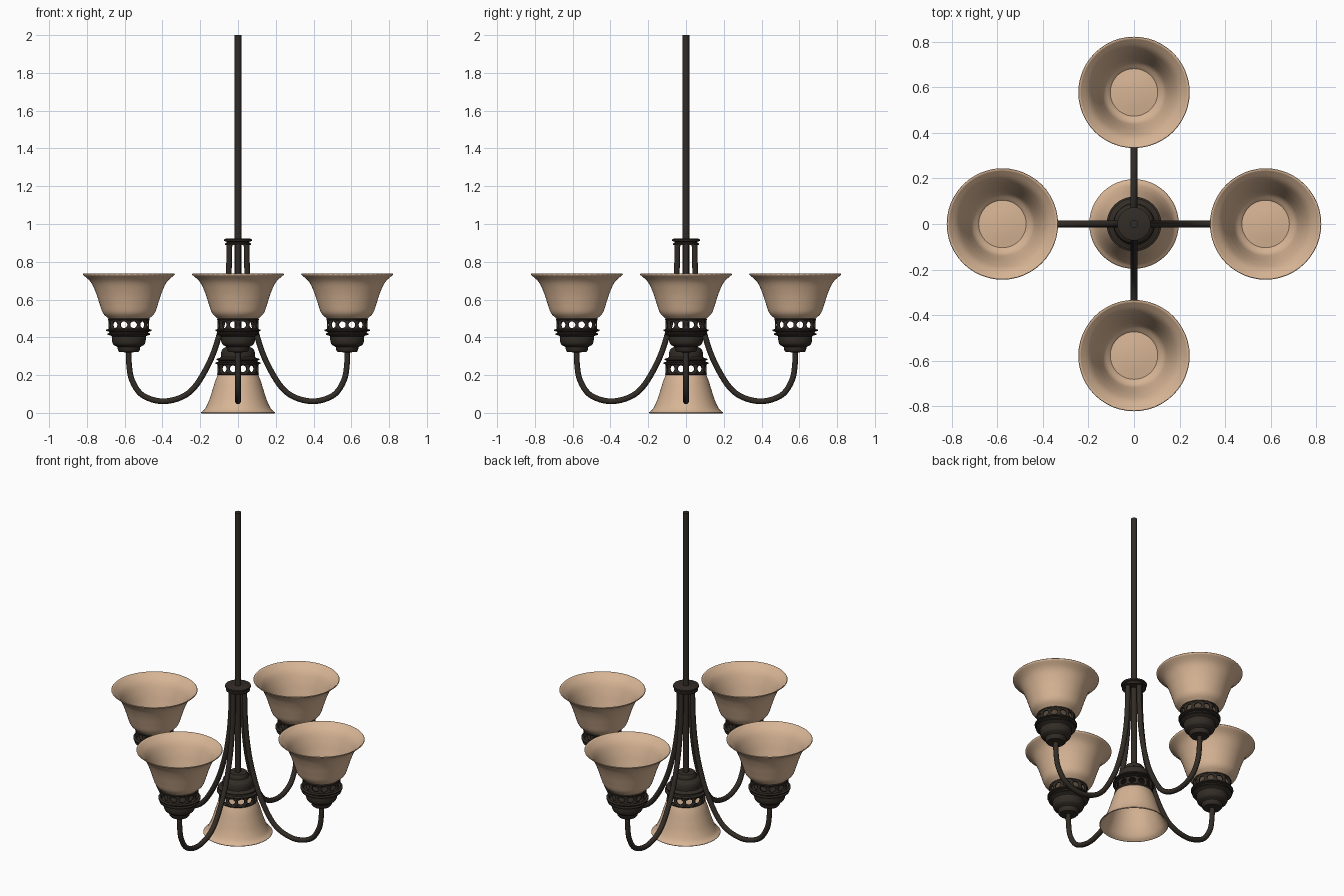
import bpy, bmesh, math
from mathutils import Vector, Matrix

if "Cube" in bpy.data.objects:
    bpy.data.objects.remove(bpy.data.objects["Cube"])


def material(name, col):
    m = bpy.data.materials.new(name)
    m.diffuse_color = col
    m.use_nodes = True
    m.node_tree.nodes["Principled BSDF"].inputs["Base Color"].default_value = m.diffuse_color
    return m


BRONZE = material("dark_bronze", (0.032, 0.025, 0.019, 1))
GLASS = material("tan_glass", (0.68, 0.46, 0.30, 1))


def spline(pts, n=5):
    """Smooth curve through the given points."""
    p = [Vector(a) for a in pts]
    p = [2 * p[0] - p[1]] + p + [2 * p[-1] - p[-2]]
    out = []
    for i in range(1, len(p) - 2):
        a, b, c, d = p[i - 1:i + 3]
        for k in range(n):
            t = k / n
            out.append(0.5 * (2 * b + (c - a) * t + (2 * a - 5 * b + 4 * c - d) * t * t
                              + (3 * b - a - 3 * c + d) * t ** 3))
    return out + [p[-2]]


def finish(name, bm, mat, xf, angle=40, thick=0):
    bmesh.ops.recalc_face_normals(bm, faces=bm.faces)
    me = bpy.data.meshes.new(name)
    bm.to_mesh(me)
    bm.free()
    me.transform(xf)
    if xf.determinant() < 0:
        me.flip_normals()
    me.materials.append(mat)
    ob = bpy.data.objects.new(name, me)
    bpy.context.collection.objects.link(ob)
    bpy.ops.object.select_all(action='DESELECT')
    bpy.context.view_layer.objects.active = ob
    ob.select_set(True)
    bpy.ops.object.shade_smooth_by_angle(angle=math.radians(angle))
    if thick:
        mod = ob.modifiers.new("thickness", 'SOLIDIFY')
        mod.thickness = thick
        mod.offset = 0
    return ob


def lathe(name, profile, mat, xf=Matrix(), segs=48, thick=0):
    bm = bmesh.new()
    vs = [bm.verts.new((p[0], 0, p[1])) for p in profile]
    es = [bm.edges.new(e) for e in zip(vs, vs[1:])]
    bmesh.ops.spin(bm, geom=vs + es, axis=(0, 0, 1), cent=(0, 0, 0),
                   angle=2 * math.pi, steps=segs)
    bmesh.ops.remove_doubles(bm, verts=bm.verts, dist=1e-5)
    return finish(name, bm, mat, xf, thick=thick)


def pierced_ring(name, xf, r=0.103, z0=-0.062, z1=-0.005, holes=12):
    """Cylindrical band with a row of oval windows."""
    bm = bmesh.new()
    half, zm, hz = math.pi / holes, (z0 + z1) / 2, (z1 - z0) / 2

    def pt(u, v):
        return bm.verts.new((r * math.cos(u), r * math.sin(u), zm + v))
    for h in range(holes):
        c = (2 * h + 1) * half
        outer, inner = [], []
        for k in range(24):
            a = 2 * math.pi * k / 24 + math.pi / 4
            x, y = math.cos(a), math.sin(a)
            m = max(abs(x), abs(y))
            outer.append(pt(c + half * x / m, hz * y / m))
            inner.append(pt(c + 0.72 * half * x, 0.62 * hz * y))
        for k in range(24):
            j = (k + 1) % 24
            bm.faces.new((outer[k], outer[j], inner[j], inner[k]))
    bmesh.ops.remove_doubles(bm, verts=bm.verts, dist=1e-5)
    return finish(name, bm, BRONZE, xf, thick=0.01)


def tube(name, pts, r, xf, sides=14):
    """Round tube along a path in the xz plane."""
    bm = bmesh.new()
    rings = []
    for i, p in enumerate(pts):
        t = (pts[min(i + 1, len(pts) - 1)] - pts[max(i - 1, 0)]).normalized()
        n = Vector((t.z, 0, -t.x))
        rings.append([bm.verts.new(p + r * (math.cos(a) * n + math.sin(a) * Vector((0, 1, 0))))
                      for a in (2 * math.pi * k / sides for k in range(sides))])
    for a, b in zip(rings, rings[1:]):
        for k in range(sides):
            j = (k + 1) % sides
            bm.faces.new((a[k], a[j], b[j], b[k]))
    bm.faces.new(rings[0])
    bm.faces.new(rings[-1])
    return finish(name, bm, BRONZE, xf)


# Profiles (radius, height) measured from the joint between holder and shade
UP_SHADE = [(0, 0.012), (0.07, 0.004)] + spline(
    [(0.105, 0), (0.135, 0.03), (0.153, 0.08), (0.173, 0.14), (0.2, 0.195), (0.243, 0.235)])
DOWN_SHADE = [(0, 0.012), (0.07, 0.004)] + spline(
    [(0.105, 0), (0.119, 0.035), (0.136, 0.09), (0.153, 0.14), (0.173, 0.18), (0.195, 0.2)])
LIP = [(0.096, 0), (0.107, 0.001), (0.111, -0.006), (0.107, -0.013), (0.096, -0.012), (0.096, 0)]
CUP = [(0, -0.056), (0.108, -0.056), (0.12, -0.06), (0.12, -0.066), (0.106, -0.07),
       (0.102, -0.076), (0.113, -0.08), (0.113, -0.086), (0.094, -0.092)] + spline(
    [(0.09, -0.096), (0.089, -0.12), (0.082, -0.138), (0.066, -0.148)], 4) + [
    (0.06, -0.152), (0.058, -0.168), (0.05, -0.178), (0, -0.18)]


def lamp(tag, shade, xf):
    lathe(tag + "_shade", shade, GLASS, xf, thick=0.005)
    lathe(tag + "_holder_lip", LIP, BRONZE, xf)
    pierced_ring(tag + "_pierced_ring", xf)
    lathe(tag + "_holder_cup", CUP, BRONZE, xf)


# Four curved arms, each with an upward lamp
ARM = spline([(0.045, 0, 0.9), (0.049, 0, 0.75), (0.062, 0, 0.6), (0.092, 0, 0.44),
              (0.15, 0, 0.27), (0.25, 0, 0.115), (0.38, 0, 0.062), (0.5, 0, 0.09),
              (0.56, 0, 0.17), (0.577, 0, 0.26), (0.578, 0, 0.34)], 7)
for i, side in enumerate(("right", "back", "left", "front")):
    turn = Matrix.Rotation(i * math.pi / 2, 4, 'Z')
    tube(side + "_arm", ARM, 0.015, turn)
    lamp(side + "_lamp", UP_SHADE, turn @ Matrix.Translation((0.578, 0, 0.5)))

# Central lamp pointing down
lamp("center_lamp", DOWN_SHADE, Matrix.Translation((0, 0, 0.2)) @ Matrix.Diagonal((1, 1, -1, 1)))

# Hanging rod and the collar that gathers the arms
lathe("hanging_rod", [(0, 0.36), (0.018, 0.36), (0.018, 2), (0, 2)], BRONZE, segs=24)
lathe("arm_collar", [(0, 0.922), (0.066, 0.922), (0.073, 0.919), (0.073, 0.91), (0.062, 0.906),
                     (0.062, 0.9), (0.068, 0.897), (0.068, 0.89), (0, 0.89)], BRONZE)
